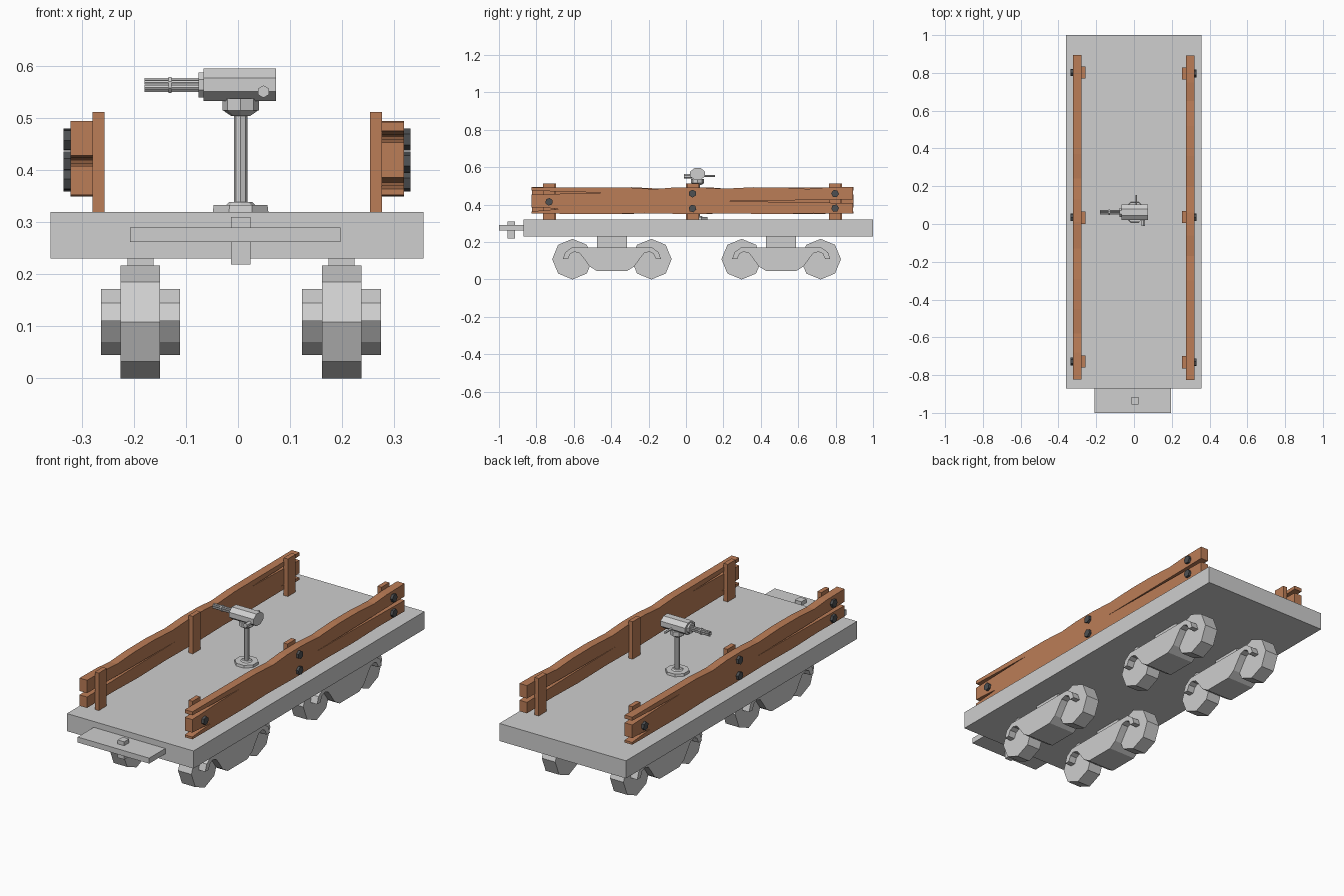
import bpy, bmesh, math
from mathutils import Matrix, Vector

if "Cube" in bpy.data.objects:
    bpy.data.objects.remove(bpy.data.objects["Cube"])


def material(name, rgb):
    m = bpy.data.materials.new(name)
    m.diffuse_color = (*rgb, 1)
    m.use_nodes = True
    m.node_tree.nodes["Principled BSDF"].inputs["Base Color"].default_value = m.diffuse_color
    return m


GREY = material("light_grey", (0.62, 0.62, 0.62))
WOOD = material("brown_wood", (0.50, 0.205, 0.095))
DARK = material("dark_iron", (0.075, 0.08, 0.085))


def finish(name, bm, mat):
    bmesh.ops.recalc_face_normals(bm, faces=bm.faces[:])
    me = bpy.data.meshes.new(name)
    bm.to_mesh(me)
    bm.free()
    me.materials.append(mat)
    ob = bpy.data.objects.new(name, me)
    bpy.context.collection.objects.link(ob)
    return ob


def box(name, x, y, z, mat):
    bm = bmesh.new()
    bmesh.ops.create_cube(bm, size=1)
    for v in bm.verts:
        v.co = Vector([(r[0] + r[1]) / 2 + c * (r[1] - r[0])
                       for r, c in zip((x, y, z), v.co)])
    return finish(name, bm, mat)


def tube(name, a, b, r1, r2, sides, mat, turn=0.0, squash=1.0):
    """Cylinder or cone from a to b; squash widens it along y."""
    a, b = Vector(a), Vector(b)
    d = b - a
    bm = bmesh.new()
    bmesh.ops.create_cone(bm, cap_ends=True, segments=sides, radius1=r1, radius2=r2,
                          depth=d.length, matrix=Matrix.Rotation(turn, 4, 'Z'))
    rot = Vector((0, 0, 1)).rotation_difference(d).to_matrix()
    for v in bm.verts:
        p = rot @ v.co
        p.y *= squash
        v.co = (a + b) / 2 + p
    return finish(name, bm, mat)


def side_profile(name, pts, x0, x1, mat):
    """Extrude a (y, z) outline along x."""
    bm = bmesh.new()
    f = bm.faces.new([bm.verts.new((x0, y, z)) for y, z in pts])
    g = bmesh.ops.extrude_face_region(bm, geom=[f])
    bmesh.ops.translate(bm, vec=(x1 - x0, 0, 0),
                        verts=[e for e in g["geom"] if isinstance(e, bmesh.types.BMVert)])
    return finish(name, bm, mat)


# deck and coupler
box("deck", (-0.36, 0.357), (-0.87, 1.0), (0.23, 0.32), GREY)
box("coupler_plate", (-0.208, 0.197), (-1.0, -0.868), (0.262, 0.29), GREY)
box("coupler_pin", (-0.013, 0.024), (-0.955, -0.915), (0.219, 0.31), GREY)

# bogies: half outline of the frame, mirrored front to back
half = [(-0.08, 0.045), (-0.12, 0.07), (-0.15, 0.112), (-0.172, 0.14), (-0.20, 0.148),
        (-0.222, 0.138), (-0.235, 0.11), (-0.262, 0.11), (-0.25, 0.145), (-0.213, 0.172)]
for cx in (-0.1875, 0.199):
    for cy in (-0.396, 0.509):
        outline = [(cy + y, z) for y, z in half] + [(cy - y, z) for y, z in reversed(half)]
        side_profile("bogie_frame", outline, cx - 0.076, cx + 0.076, GREY)
        box("bogie_mount", (cx - 0.025, cx + 0.025), (cy - 0.08, cy + 0.08), (0.165, 0.235), GREY)
        for s in (-1, 1):
            y = cy + s * 0.211
            tube("wheel", (cx - 0.038, y, 0.1085), (cx + 0.038, y, 0.1085),
                 0.1085, 0.1085, 8, GREY)

# side rails: split board, posts and bolts; left one is the right one turned round
board = [(-0.825, 0.352), (-0.40, 0.350), (-0.22, 0.354), (0.0, 0.350), (0.25, 0.353),
         (0.48, 0.349), (0.68, 0.354), (0.893, 0.352),
         (0.893, 0.408), (0.55, 0.414), (0.17, 0.419), (0.55, 0.423), (0.893, 0.428),
         (0.893, 0.494), (0.75, 0.492), (0.65, 0.484), (0.52, 0.492), (0.36, 0.493),
         (0.2, 0.485), (0.06, 0.493), (-0.06, 0.492), (-0.17, 0.483), (-0.30, 0.491),
         (-0.55, 0.492), (-0.825, 0.493),
         (-0.825, 0.475), (-0.65, 0.469), (-0.44, 0.464), (-0.65, 0.459), (-0.825, 0.453),
         (-0.825, 0.386), (-0.75, 0.383), (-0.675, 0.376), (-0.75, 0.371), (-0.825, 0.364)]
bolts = [(-0.732, 0.415), (0.035, 0.459), (0.035, 0.379), (0.797, 0.459), (0.797, 0.381)]
turn = Matrix.Translation((-0.003, 0.07, 0)) @ Matrix.Rotation(math.pi, 4, 'Z')
for side in ("right", "left"):
    parts = [side_profile(side + "_board", board, 0.276, 0.319, WOOD)]
    for y in (-0.732, 0.037, 0.797):
        parts.append(box(side + "_post", (0.254, 0.277), (y - 0.032, y + 0.032),
                         (0.318, 0.512), WOOD))
    for i, (y, z) in enumerate(bolts):
        parts.append(tube(side + "_bolt", (0.315, y, z), (0.332, y, z), 0.021, 0.021, 6,
                          DARK, turn=0.35 + 0.2 * i))
    if side == "left":
        for p in parts:
            p.data.transform(turn)

# gun stand
gx, gy, gz = 0.005, 0.062, 0.564
tube("stand_base", (gx, gy, 0.318), (gx, gy, 0.333), 0.058, 0.056, 8, GREY, math.pi / 8)
tube("stand_collar", (gx, gy, 0.333), (gx, gy, 0.339), 0.028, 0.022, 8, GREY)
tube("stand_pole", (gx, gy, 0.335), (gx, gy, 0.508), 0.013, 0.013, 8, GREY)
tube("swivel_cone", (gx, gy, 0.504), (gx, gy, 0.515), 0.018, 0.034, 8, GREY)
tube("swivel_head", (gx, gy, 0.515), (gx, gy, 0.538), 0.035, 0.035, 8, GREY)

# gun body, pointing to -x
tube("gun_body", (0.073, gy, gz), (-0.066, gy, gz), 0.0335, 0.0335, 8, GREY, math.pi / 8, 1.3)
tube("gun_collar", (-0.064, gy, gz), (-0.076, gy, gz), 0.026, 0.026, 8, GREY, math.pi / 8)
tube("gun_knob", (0.049, gy - 0.072, 0.551), (0.049, gy, 0.551), 0.012, 0.012, 6, GREY)
tube("gun_handle", (0.012, gy, 0.553), (0.012, gy + 0.092, 0.553), 0.006, 0.006, 6, GREY)

# barrel cluster
for i in range(6):
    a = i * math.pi / 3
    y, z = gy + 0.0095 * math.sin(a), gz + 0.0095 * math.cos(a)
    tube("barrel", (-0.07, y, z), (-0.18, y, z), 0.0046, 0.0046, 6, GREY)
tube("barrel_ring", (-0.128, gy, gz), (-0.134, gy, gz), 0.0165, 0.0165, 8, GREY, math.pi / 8)
